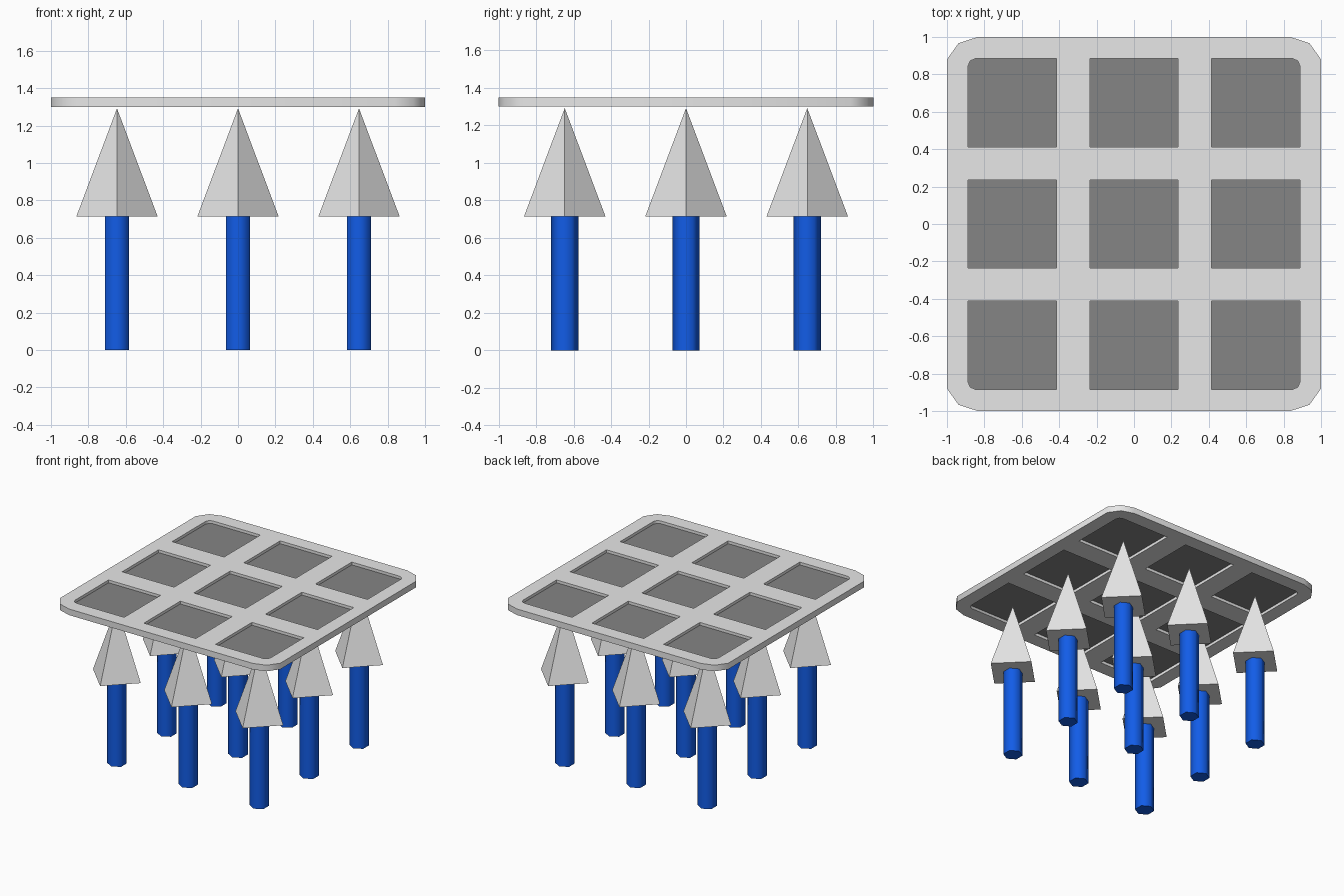
import bpy
import math

default = bpy.data.objects.get("Cube")
if default:
    bpy.data.objects.remove(default, do_unlink=True)


def material(name, rgb):
    mat = bpy.data.materials.new(name)
    mat.use_nodes = True
    mat.diffuse_color = (*rgb, 1)
    mat.node_tree.nodes["Principled BSDF"].inputs["Base Color"].default_value = (*rgb, 1)
    return mat


light_grey = material("light_grey", (0.8, 0.8, 0.8))
dark_grey = material("dark_grey", (0.235, 0.235, 0.235))
blue = material("blue", (0.006, 0.108, 0.8))

SPACING = 0.647
PLATE_Z, PLATE_HALF = 1.325, 0.025
STEPS = (-1, 0, 1)


def finish(obj, name, mat, smooth_angle=None):
    obj.name = name
    obj.data.materials.clear()
    obj.data.materials.append(mat)
    if smooth_angle:
        bpy.ops.object.shade_smooth_by_angle(angle=math.radians(smooth_angle))


def extruded(name, outlines, z, half_thickness, mat, smooth_angle=None):
    """Fill closed 2D outlines (inner ones become holes) and extrude them."""
    curve = bpy.data.curves.new(name, "CURVE")
    curve.dimensions = "2D"
    curve.fill_mode = "BOTH"
    curve.extrude = half_thickness
    for points in outlines:
        spline = curve.splines.new("POLY")
        spline.points.add(len(points) - 1)
        for p, (x, y) in zip(spline.points, points):
            p.co = (x, y, 0, 1)
        spline.use_cyclic_u = True
    obj = bpy.data.objects.new(name, curve)
    obj.location.z = z
    bpy.context.collection.objects.link(obj)
    bpy.ops.object.select_all(action="DESELECT")
    obj.select_set(True)
    bpy.context.view_layer.objects.active = obj
    bpy.ops.object.convert(target="MESH")
    finish(bpy.context.object, name, mat, smooth_angle)


def pocket(i, j):
    """Square opening; the four corner openings have their outer corner rounded."""
    cx, cy, h = i * 0.651, j * 0.648, 0.236
    points = []
    for sx, sy in ((1, 1), (-1, 1), (-1, -1), (1, -1)):
        corner = [(1, 1)]
        if (sx, sy) == (i, j):
            corner = [(1, 0.84), (0.95, 0.95), (0.84, 1)]
            if sx * sy < 0:
                corner.reverse()
        points += [(cx + sx * h * u, cy + sy * h * v) for u, v in corner]
    return points


# Top plate: faceted rounded corners and nine openings
outline = []
for sx, sy in ((1, 1), (-1, 1), (-1, -1), (1, -1)):
    corner = [(1, 0.88), (0.938, 0.967), (0.835, 1)]
    if sx * sy < 0:
        corner.reverse()
    outline += [(sx * u, sy * v) for u, v in corner]
pockets = [pocket(i, j) for i in STEPS for j in STEPS]
extruded("top_plate", [outline] + pockets, PLATE_Z, PLATE_HALF, light_grey, 45)

# Thin dark panels set halfway down the openings
extruded("pocket_panels", pockets, PLATE_Z, 0.002, dark_grey)

# Nine legs, each a blue hexagonal post under a four-sided spike
POST_TOP, SPIKE_TOP = 0.715, 1.292
for i in STEPS:
    for j in STEPS:
        x, y = i * SPACING, j * SPACING
        bpy.ops.mesh.primitive_cylinder_add(
            vertices=6, radius=0.073, depth=POST_TOP, location=(x, y, POST_TOP / 2))
        finish(bpy.context.object, f"post_{i + 2}_{j + 2}", blue, 65)
        bpy.ops.mesh.primitive_cone_add(
            vertices=4, radius1=0.217, radius2=0, depth=SPIKE_TOP - POST_TOP,
            location=(x, y, (POST_TOP + SPIKE_TOP) / 2))
        finish(bpy.context.object, f"spike_{i + 2}_{j + 2}", light_grey)
